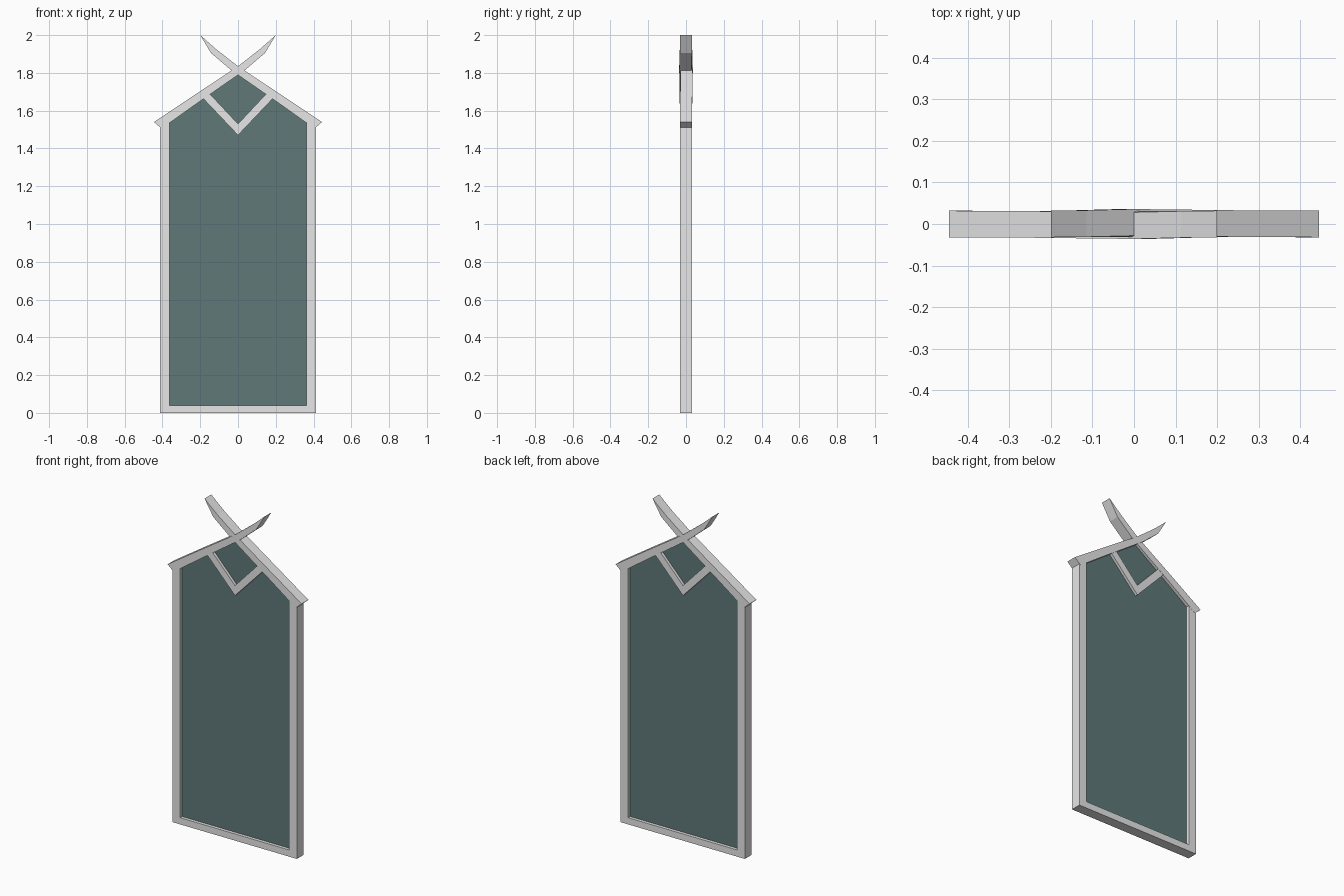
import bpy
import bmesh

cube = bpy.data.objects.get("Cube")
if cube:
    bpy.data.objects.remove(cube)


def material(name, rgb):
    m = bpy.data.materials.new(name)
    m.use_nodes = True
    m.diffuse_color = (*rgb, 1)
    m.node_tree.nodes["Principled BSDF"].inputs["Base Color"].default_value = (*rgb, 1)
    return m


FRAME = material("pale_grey_frame", (0.8, 0.8, 0.8))
GLASS = material("dark_teal_glass", (0.115, 0.19, 0.19))
HALF = 0.031


def prism(name, outline, half, mat, flip=1, shifts=None):
    """Extrude an (x, z) outline through y, with an optional y shift per point."""
    shifts = shifts or [0] * len(outline)
    bm = bmesh.new()
    front, back = ([bm.verts.new((x * flip, s * flip + y, z))
                    for (x, z), s in zip(outline, shifts)] for y in (-half, half))
    bm.faces.new(front)
    bm.faces.new(back)
    n = len(outline)
    for i in range(n):
        j = (i + 1) % n
        bm.faces.new((front[i], front[j], back[j], back[i]))
    bmesh.ops.recalc_face_normals(bm, faces=bm.faces)
    mesh = bpy.data.meshes.new(name)
    bm.to_mesh(mesh)
    bm.free()
    mesh.materials.append(mat)
    obj = bpy.data.objects.new(name, mesh)
    bpy.context.collection.objects.link(obj)
    return obj


# Rafter stations: upper edge point, lower edge point, y shift where the two cross
RAFTER = [((0.445, 1.54), (0.405, 1.505), 0),
          ((0.25, 1.67), (0.225, 1.633), 0.001),
          ((0.0, 1.835), (-0.037, 1.815), 0.004),
          ((-0.115, 1.925), (-0.143, 1.905), 0.001)]
HORN_TIP = (-0.2, 2.0)
rafter_outline = [s[0] for s in RAFTER] + [HORN_TIP] + [s[1] for s in reversed(RAFTER)]
rafter_shift = [s[2] for s in RAFTER] + [0] + [s[2] for s in reversed(RAFTER)]

# Posts, rafters with horns, and the V brace, once per side
for side, flip in (("left", 1), ("right", -1)):
    prism(side + "_post", [(0.362, 0), (0.413, 0), (0.413, 1.51), (0.362, 1.545)],
          HALF, FRAME, flip)
    prism(side + "_rafter", rafter_outline, HALF + 0.001, FRAME, flip, rafter_shift)
    prism(side + "_brace", [(0, 1.47), (0.185, 1.665), (0.15, 1.69), (0, 1.53)],
          HALF - 0.002, FRAME, flip)

# Bottom rail between the posts
prism("bottom_rail", [(-0.362, 0), (0.362, 0), (0.362, 0.04), (-0.362, 0.04)], HALF, FRAME)

# Glass pane, its edges buried in the frame
prism("glass_pane", [(-0.38, 0.02), (0.38, 0.02), (0.38, 1.535), (0, 1.805), (-0.38, 1.535)],
      0.012, GLASS)
